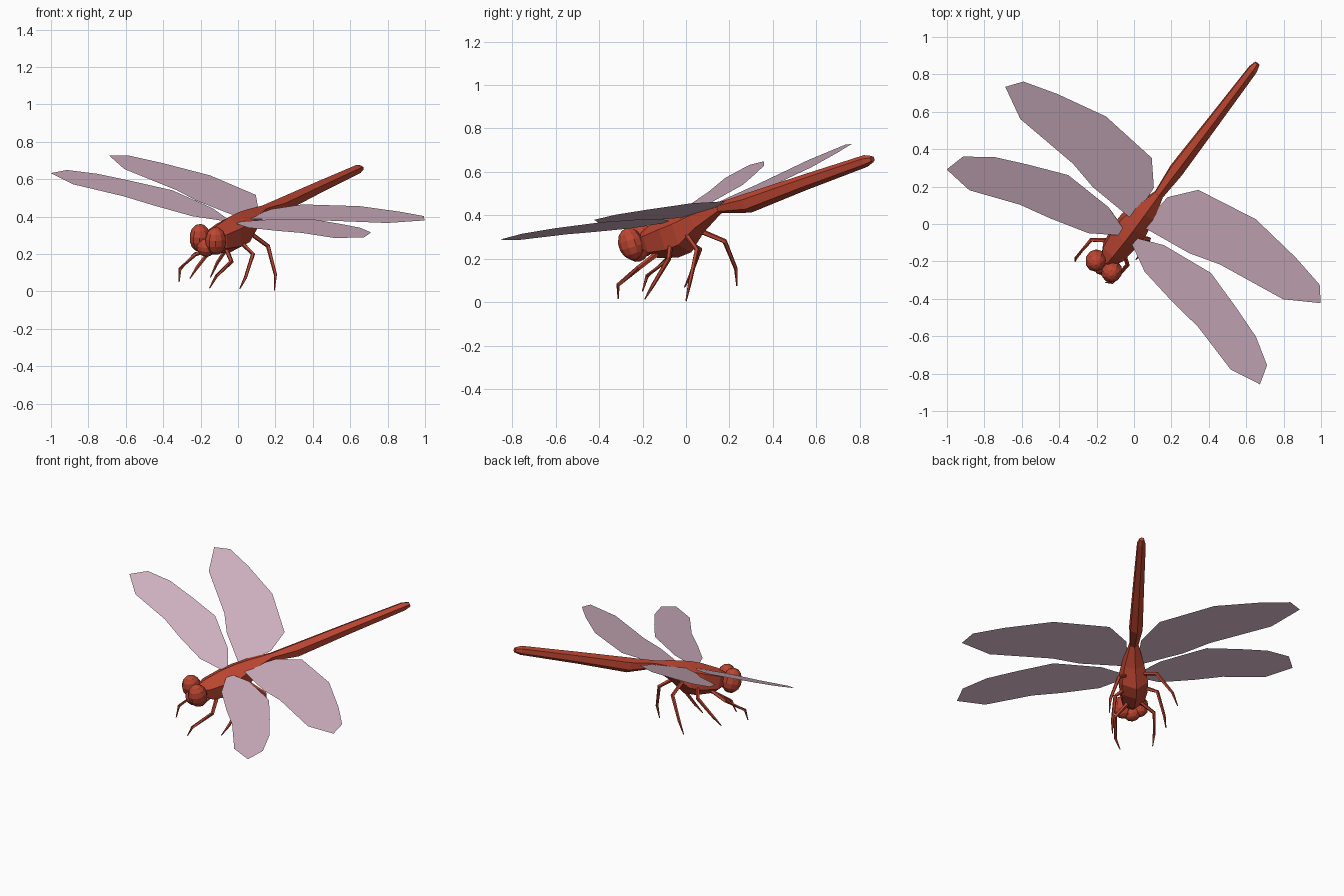
import bpy, bmesh, math
from mathutils import Vector, Matrix

if "Cube" in bpy.data.objects:
    bpy.data.objects.remove(bpy.data.objects["Cube"])

# Body frame: x = the insect's side, y = toward the tail, z = its back (yawed, pitched, rolled)
F = Vector((0.582, 0.776, 0.2425)).normalized()
L = Vector((0.813, -0.5577, -0.1669))
L = (L - F * L.dot(F)).normalized()
U = L.cross(F)
POSE = Matrix.Translation((0.01, -0.007, 0.388)) @ Matrix((L, F, U)).transposed().to_4x4()


def material(name, rgb):
    m = bpy.data.materials.new(name)
    m.diffuse_color = (*rgb, 1)
    m.use_nodes = True
    m.node_tree.nodes["Principled BSDF"].inputs["Base Color"].default_value = m.diffuse_color
    return m


RED = material("rust red", (0.50, 0.060, 0.031))
MAUVE = material("pale mauve", (0.63, 0.44, 0.53))


def finish(bm, name, mat, solid=True):
    if solid:
        bmesh.ops.recalc_face_normals(bm, faces=bm.faces[:])
    bm.transform(POSE)
    me = bpy.data.meshes.new(name)
    bm.to_mesh(me)
    bm.free()
    me.materials.append(mat)
    ob = bpy.data.objects.new(name, me)
    bpy.context.collection.objects.link(ob)
    return ob


def skin(bm, rings):
    """Join rings of points into a closed tube."""
    vs = [[bm.verts.new(p) for p in r] for r in rings]
    n = len(vs[0])
    for a, b in zip(vs, vs[1:]):
        for i in range(n):
            bm.faces.new((a[i], a[(i + 1) % n], b[(i + 1) % n], b[i]))
    bm.faces.new(vs[0])
    bm.faces.new(vs[-1])


def loft(name, sections, sides=6):
    """Sections along the body: (position, half width, bottom, top)."""
    bm = bmesh.new()
    rings = []
    for y, w, lo, hi in sections:
        ring = []
        for i in range(sides):
            a = 2 * math.pi * i / sides + math.pi / 2
            ring.append((w * math.cos(a) / math.cos(math.pi / 6),
                         y, (lo + hi) / 2 + (hi - lo) / 2 * math.sin(a)))
        rings.append(ring)
    skin(bm, rings)
    return finish(bm, name, RED)


def ball(name, centre, radii, seg=10, rings=7):
    bm = bmesh.new()
    bmesh.ops.create_uvsphere(bm, u_segments=seg, v_segments=rings, radius=1)
    bm.transform(Matrix.Translation(centre) @ Matrix.Diagonal((*radii, 1)))
    return finish(bm, name, RED)


def leg(name, pts, radii, sides=5):
    bm = bmesh.new()
    pts = [Vector(p) for p in pts]
    rings = []
    for i, (p, r) in enumerate(zip(pts, radii)):
        t = (pts[min(i + 1, len(pts) - 1)] - pts[max(i - 1, 0)]).normalized()
        a = t.cross(Vector((0, 1, 0.2))).normalized()
        b = t.cross(a)
        rings.append([p + r * (a * math.cos(k * math.tau / sides) + b * math.sin(k * math.tau / sides))
                      for k in range(sides)])
    skin(bm, rings)
    return finish(bm, name, RED)


def wing(name, outline, rise, side):
    """Flat wing membrane, tilted up by rise per unit of span."""
    bm = bmesh.new()
    pts = outline if side > 0 else outline[::-1]
    bm.faces.new([bm.verts.new((side * x, y, rise * x)) for x, y in pts])
    bmesh.ops.triangulate(bm, faces=bm.faces[:])
    return finish(bm, name, MAUVE, solid=False)


# Body
loft("thorax", [(-0.27, 0.035, -0.09, -0.01), (-0.21, 0.065, -0.14, 0.015),
                (-0.10, 0.08, -0.165, 0.035), (-0.02, 0.08, -0.16, 0.04),
                (0.08, 0.06, -0.09, 0.035), (0.21, 0.026, -0.028, 0.022)])
loft("abdomen", [(0.20, 0.024, -0.028, 0.022), (0.37, 0.037, -0.068, 0.024),
                 (0.70, 0.031, -0.045, 0.028), (1.075, 0.024, -0.026, 0.030),
                 (1.115, 0.014, -0.014, 0.016)])

# Head
ball("face", (0, -0.31, -0.08), (0.055, 0.05, 0.05))

FRONT_WING = [(0.03, -0.09), (0.185, -0.177), (0.407, -0.221), (0.585, -0.246), (0.859, -0.328),
              (1.03, -0.298), (1.0, -0.19), (0.862, -0.10), (0.684, -0.035), (0.469, 0.035),
              (0.181, 0.004), (0.03, -0.06)]
REAR_WING = [(0.03, 0.015), (0.317, 0.048), (0.483, 0.097), (0.864, 0.146), (1.037, 0.25),
             (0.974, 0.329), (0.785, 0.373), (0.493, 0.415), (0.153, 0.36), (0.045, 0.228),
             (0.03, 0.05)]
LEGS = {  # hip, knee, ankle, foot
    "front": [(0.04, -0.18, -0.12), (0.12, -0.246, -0.157), (0.119, -0.385, -0.203), (0.10, -0.421, -0.264)],
    "middle": [(0.05, -0.08, -0.09), (0.129, -0.0615, -0.158), (0.159, -0.173, -0.256), (0.164, -0.232, -0.303)],
    "hind": [(0.05, 0.015, -0.07), (0.115, 0.097, -0.157), (0.191, 0.057, -0.293), (0.21, 0.02, -0.369)],
}

# Mirrored parts
for side, label in ((1, "right"), (-1, "left")):
    ball(label + "_eye", (side * 0.052, -0.295, -0.04), (0.056, 0.06, 0.076))
    wing(label + "_front_wing", FRONT_WING, 0.147, side)
    wing(label + "_rear_wing", REAR_WING, 0.105, side)
    for kind, pts in LEGS.items():
        leg(f"{label}_{kind}_leg", [(side * x, y, z) for x, y, z in pts],
            (0.013, 0.012, 0.009, 0.003))
